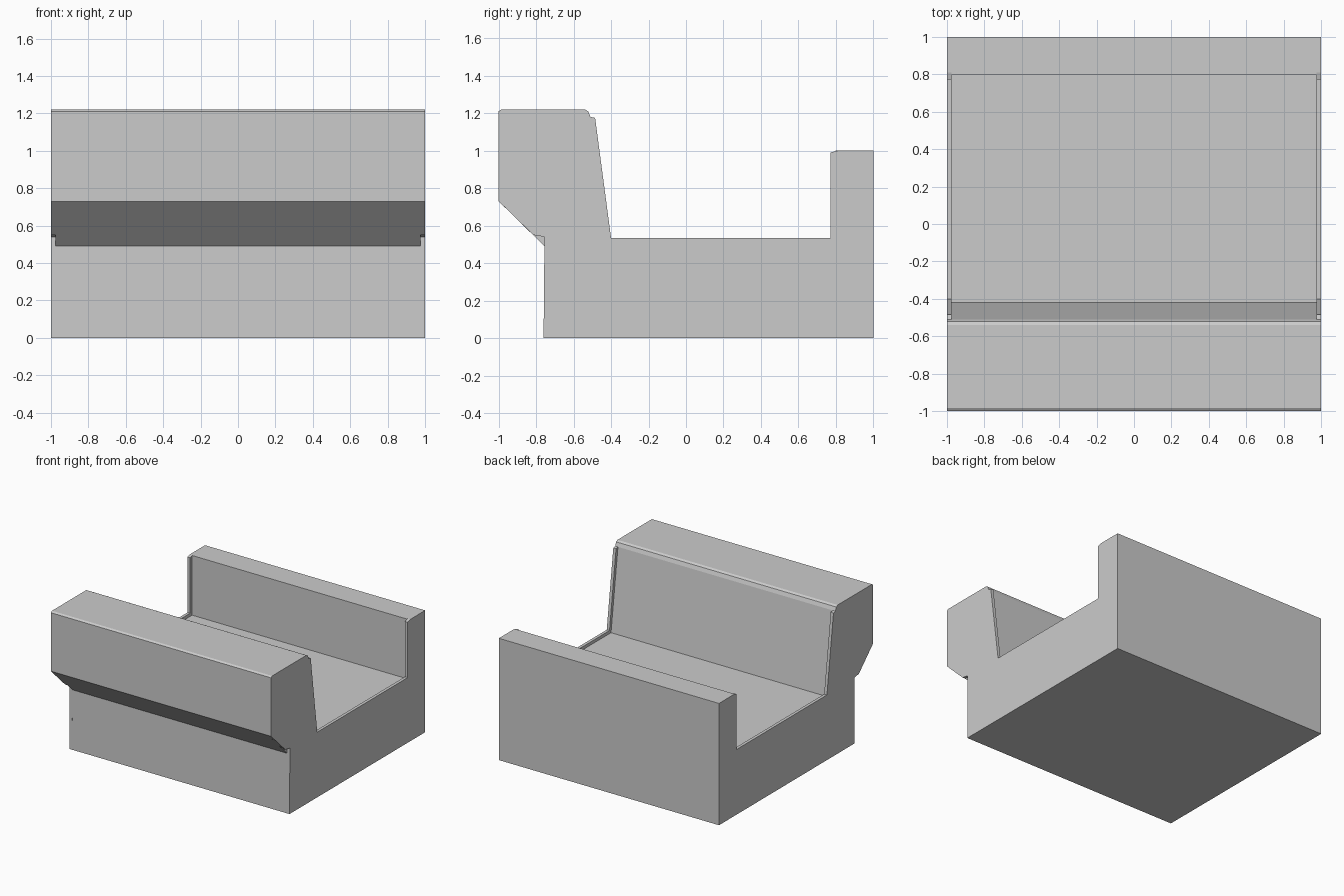
import bpy
import bmesh

cube = bpy.data.objects.get("Cube")
if cube:
    bpy.data.objects.remove(cube, do_unlink=True)

grey = bpy.data.materials.new("light grey")
grey.use_nodes = True
colour = (0.6, 0.6, 0.6, 1)
grey.diffuse_color = colour
grey.node_tree.nodes["Principled BSDF"].inputs["Base Color"].default_value = colour

HALF = 1.0      # half width
RIM = 0.975     # inner edge of the end rims


def extrude_profile(name, points, x0, x1):
    """Extrude a closed (y, z) outline along x."""
    bm = bmesh.new()
    face = bm.faces.new([bm.verts.new((x0, y, z)) for y, z in points])
    result = bmesh.ops.extrude_face_region(bm, geom=[face])
    moved = [v for v in result["geom"] if isinstance(v, bmesh.types.BMVert)]
    bmesh.ops.translate(bm, verts=moved, vec=(x1 - x0, 0, 0))
    bmesh.ops.recalc_face_normals(bm, faces=bm.faces)
    mesh = bpy.data.meshes.new(name)
    bm.to_mesh(mesh)
    bm.free()
    mesh.materials.append(grey)
    obj = bpy.data.objects.new(name, mesh)
    bpy.context.collection.objects.link(obj)
    return obj


# Outline pieces shared by the middle and both ends
crest = [(-1, 0.73), (-1, 1.21), (-0.985, 1.22), (-0.54, 1.22),
         (-0.522, 1.21), (-0.51, 1.18)]
base = [(1, 1), (1, 0), (-0.76, 0)]

# Middle: recessed channel and full sloping underside
channel = [(-0.42, 0.51), (0.797, 0.51), (0.797, 1)]
extrude_profile("channel_body", crest + channel + base + [(-0.755, 0.49)], -RIM, RIM)

# Ends: raised rim around the channel and notched underside
rim = [(-0.485, 1.175), (-0.4, 0.535), (0.772, 0.535), (0.772, 0.99), (0.81, 1)]
notch = [(-0.755, 0.54), (-0.815, 0.55)]
for side, sign in (("left", 1), ("right", -1)):
    extrude_profile(side + "_end_rim", crest + rim + base + notch,
                    sign * RIM, sign * HALF)
